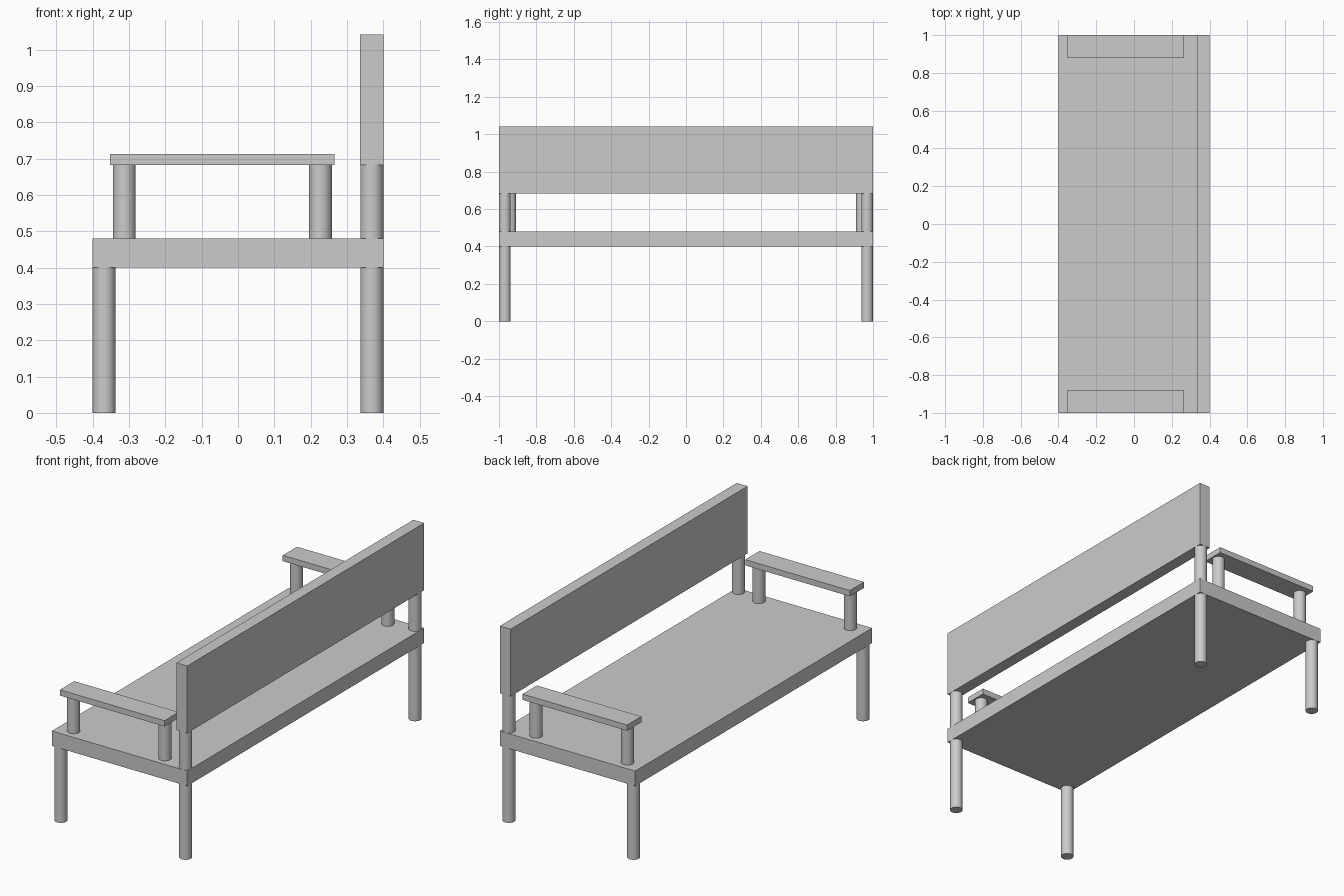
import bpy
import math

if "Cube" in bpy.data.objects:
    bpy.data.objects.remove(bpy.data.objects["Cube"])

R = 0.0315  # shared radius of all round posts


def box(name, x, y, z):
    bpy.ops.mesh.primitive_cube_add(
        size=1, location=[(a + b) / 2 for a, b in (x, y, z)])
    ob = bpy.context.object
    ob.name = name
    ob.scale = [b - a for a, b in (x, y, z)]
    bpy.ops.object.transform_apply(location=False, rotation=False, scale=True)
    return ob


def post(name, x, y, z0, z1):
    bpy.ops.mesh.primitive_cylinder_add(
        vertices=32, radius=R, depth=z1 - z0, location=(x, y, (z0 + z1) / 2))
    ob = bpy.context.object
    ob.name = name
    bpy.ops.object.shade_smooth_by_angle(angle=math.radians(30))
    return ob


# Seat slab and backrest panel
box("seat", (-0.4, 0.4), (-1, 1), (0.4, 0.48))
box("backrest", (0.336, 0.4), (-1, 1), (0.682, 1.041))

# Legs, armrests and their supports, repeated at both ends
for side, s in (("left", -1), ("right", 1)):
    post(f"front_leg_{side}", -0.4 + R, s * (1 - R), 0, 0.4)
    # The rear leg runs through the seat up to the backrest
    post(f"rear_leg_{side}", 0.4 - R, s * (1 - R), 0, 0.682)
    post(f"front_arm_support_{side}", -0.313, s * 0.94, 0.48, 0.682)
    post(f"rear_arm_support_{side}", 0.227, s * 0.94, 0.48, 0.682)
    box(f"armrest_{side}", (-0.352, 0.266), sorted((s * 0.88, s)), (0.682, 0.713))
